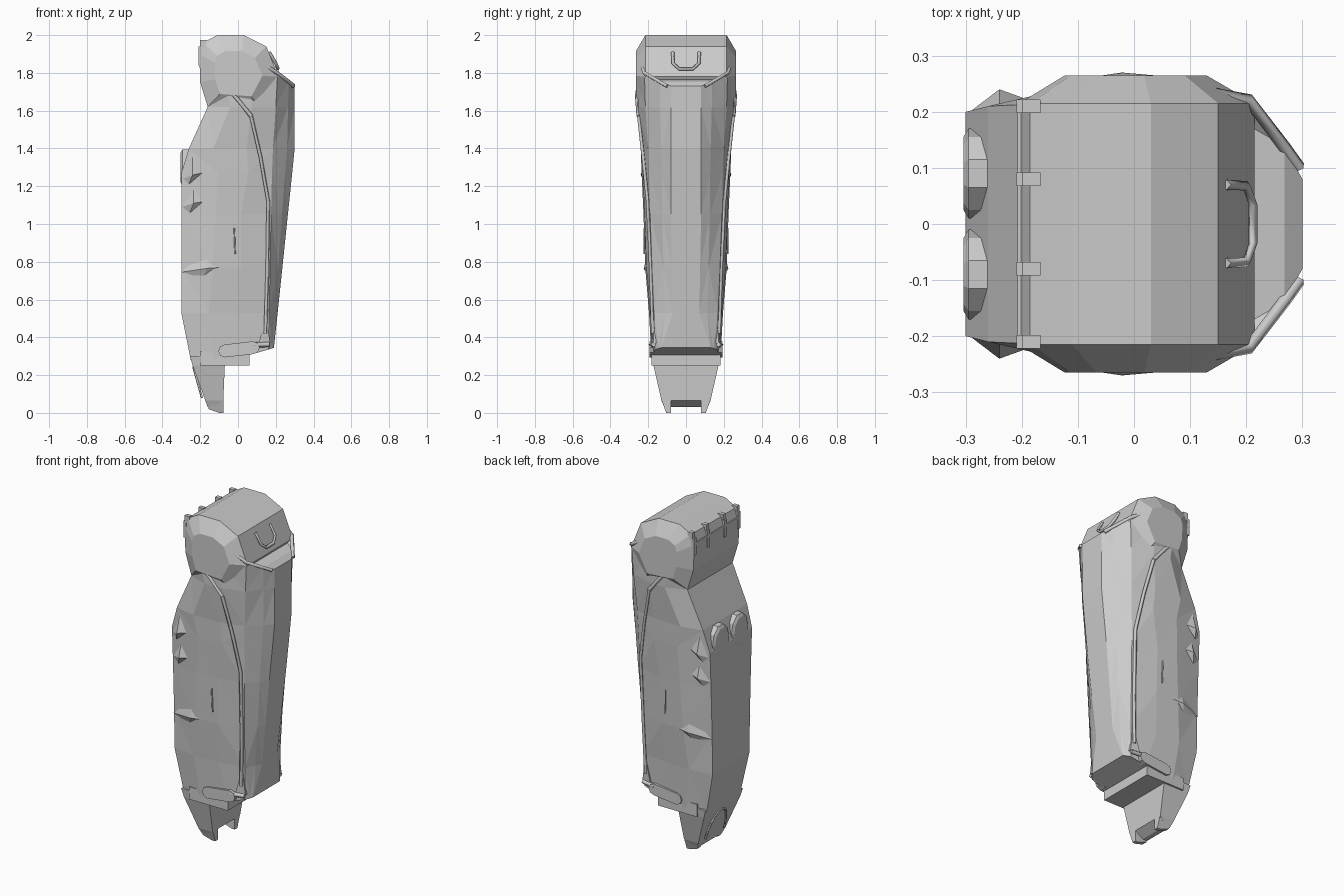
import bpy, bmesh, random
from math import sin, cos, pi
from mathutils import Vector

if "Cube" in bpy.data.objects:
    bpy.data.objects.remove(bpy.data.objects["Cube"])

random.seed(4)


def make(name, verts, faces, tri=False):
    bm = bmesh.new()
    vs = [bm.verts.new(v) for v in verts]
    for f in faces:
        bm.faces.new([vs[i] for i in f])
    if tri:
        bmesh.ops.triangulate(bm, faces=bm.faces[:], quad_method='SHORT_EDGE')
    bmesh.ops.recalc_face_normals(bm, faces=bm.faces[:])
    me = bpy.data.meshes.new(name)
    bm.to_mesh(me)
    bm.free()
    ob = bpy.data.objects.new(name, me)
    bpy.context.collection.objects.link(ob)
    return ob


def loft(name, rings, tri=False):
    n = len(rings[0])
    verts = [p for r in rings for p in r]
    faces = [(k*n+i, k*n+(i+1) % n, (k+1)*n+(i+1) % n, (k+1)*n+i)
             for k in range(len(rings)-1) for i in range(n)]
    faces += [tuple(range(n)), tuple(range((len(rings)-1)*n, len(rings)*n))]
    return make(name, verts, faces, tri)


def box(name, x0, x1, y0, y1, z0, z1):
    return loft(name, [[(x0, y0, z), (x1, y0, z), (x1, y1, z), (x0, y1, z)] for z in (z0, z1)])


def rail(name, pts, r):
    # square-section bar along a polyline
    cu = bpy.data.curves.new(name, 'CURVE')
    cu.dimensions = '3D'
    cu.bevel_depth, cu.bevel_resolution, cu.use_fill_caps = r, 0, True
    sp = cu.splines.new('POLY')
    sp.points.add(len(pts)-1)
    for p, q in zip(sp.points, pts):
        p.co = (*q, 1)
    tmp = bpy.data.objects.new(name + "_path", cu)
    bpy.context.collection.objects.link(tmp)
    bpy.context.view_layer.update()
    me = bpy.data.meshes.new_from_object(tmp.evaluated_get(bpy.context.evaluated_depsgraph_get()))
    bpy.data.objects.remove(tmp)
    ob = bpy.data.objects.new(name, me)
    bpy.context.collection.objects.link(ob)
    return ob


# Main bag body: z at back, edge, front; back x, back width, mid width; edge x, w; front x, w
rows = [
    (1.78, 1.80, 1.73, -.20, .215, .262, .21, .22, .30, .08),
    (1.62, 1.62, 1.62, -.16, .215, .26, .20, .215, .30, .08),
    (1.40, 1.40, 1.40, -.26, .21, .24, .185, .20, .30, .08),
    (1.27, 1.27, 1.27, -.30, .20, .235, .18, .195, .287, .08),
    (1.05, 1.05, 1.05, -.30, .19, .225, .175, .19, .264, .08),
    (.77, .77, .77, -.30, .18, .216, .17, .18, .235, .075),
    (.53, .53, .53, -.30, .175, .196, .165, .17, .21, .07),
    (.28, .335, .345, -.25, .16, .182, .16, .165, .19, .13),
]
rings = []
for zb, ze, zf, xb, wb, wm, xe, we, xf, wf in rows:
    j1, j2 = random.uniform(-.03, .03), random.uniform(-.03, .03)
    half = [(xb, wb, zb),
            (xb+(xe-xb)*.35+j1, wm, zb),
            (xb+(xe-xb)*.7+j2, wm-.006, (zb+ze)/2),
            (xe, we, ze),
            (xe+(xf-xe)*.65, wf+(we-wf)*.42, ze+(zf-ze)*.65),
            (xf, wf, zf)]
    rings.append(half + [(x, -y, z) for x, y, z in reversed(half)])
loft("bag_body", rings, True)

# Rounded top section with bulging sides
prof = [(-.11, 2), (.03, 2), (.15, 1.94), (.215, 1.78), (.12, 1.60), (-.16, 1.62),
        (-.2, 1.75), (-.205, 1.9), (-.185, 1.96)]
loft("top_hood", [[(x*s, y, 1.79+(z-1.79)*s) for x, z in prof]
                  for s, y in ((.6, -.265), (1, -.215), (1, .215), (.6, .265))], True)

# Foot wedge, step block and two prongs
loft("foot", [[(xb, -w, z), (xf, -w, z), (xf, w, z), (xb, w, z)]
              for z, xb, xf, w in ((.30, -.254, -.06, .178), (.25, -.24, -.07, .172),
                                   (.065, -.173, -.078, .13), (.03, -.16, -.13, .115))])
box("foot_step", -.2, .06, -.182, .182, .25, .325)

# Back discs, shoulder pair and a low flush arch
for s in (-1, 1):
    loft("back_disc", [[(x, s*.09+r*cos(a*pi/5), 1.30+r*1.25*sin(a*pi/5)) for a in range(10)]
                       for x, r in ((-.24, .08), (-.295, .08), (-.304, .065))])
rail("back_arch", [(-.236+.045*(1-sin(a*pi/8)) - .0, .09*cos(a*pi/8), .08+.16*sin(a*pi/8))
                   for a in range(9)], .006)

# Buckle loop on the upper front and tabs on the top
rail("front_loop", [(.185-.02, .07, 1.91), (.2, .068, 1.85), (.212, .035, 1.82),
                    (.212, -.035, 1.82), (.2, -.068, 1.85), (.165, -.07, 1.91)], .009)
for y in (-.21, -.08, .08, .21):
    box("top_tab", -.2, -.167, y-.012, y+.012, 1.93, 1.975)
    box("back_tab", -.209, -.19, y-.012, y+.012, 1.84, 1.94)
box("back_flap_lip", -.208, -.19, -.222, .222, 1.9, 1.912)

for s in (-1, 1):
    def m(*pts):
        return [(x, s*y, z) for x, y, z in pts]
    loft("foot_prong", [m((xb, y0, z), (-.078, y0, z), (-.078, y1, z), (xb, y1, z))
                        for z, xb, y0, y1 in ((.07, -.165, .08, .13), (.02, -.155, .08, .112),
                                              (0, -.10, .08, .105))])
    # Raised lip around the shoulder
    rail("shoulder_lip", m((.02, .245, 1.91), (.12, .235, 1.85), (.205, .22, 1.80),
                           (.27, .135, 1.75), (.295, .10, 1.73)), .012)
    # Side strap
    rail("side_strap_upper", m((-.11, .245, 1.77), (-.02, .258, 1.68), (.07, .25, 1.57)), .012)
    rail("side_strap_lower", m((.07, .25, 1.57), (.12, .226, 1.35), (.16, .203, 1.12),
                               (.155, .186, .75), (.145, .176, .42)), .010)
    rail("side_slit", m((-.02, .222, .98), (-.015, .22, .84)), .004)
    # Folds in the cloth
    for x0, x1, z, h, y in ((-.30, -.03, .765, .05, .196), (-.29, -.19, 1.26, .05, .212),
                            (-.30, -.17, 1.11, .05, .20)):
        v = m((x0, y-.01, z-.02), (x1, y+.01, z+.01), ((x0+x1)/2, y+.028, z),
              ((x0+x1)/2-.02, y, z-h), ((x0+x1)/2, y, z+h*2))
        make("cloth_fold", v, [(0, 2, 3), (3, 2, 1), (0, 4, 2), (2, 4, 1), (0, 3, 1, 4)])
    # Lower buckle plate with rounded ends, and its wedge
    cap = [(-.07+.034*cos(a*pi/4), .328+.034*sin(a*pi/4)) for a in range(2, 7)]
    cap += [(.08+.034*cos(a*pi/4), .345+.034*sin(a*pi/4)) for a in range(-2, 3)]
    loft("buckle_plate", [m(*[(x, y, z) for x, z in cap]) for y in (.15, .193)])
    rail("buckle_strap", m((.08, .185, .36), (.165, .172, .362)), .014)
    make("strap_wedge", m((.11, .182, .37), (.17, .172, .37), (.15, .176, .52),
                          (.11, .15, .37), (.17, .15, .37)),
         [(0, 1, 2), (0, 2, 3), (1, 4, 2), (3, 2, 4), (0, 3, 4, 1)])
